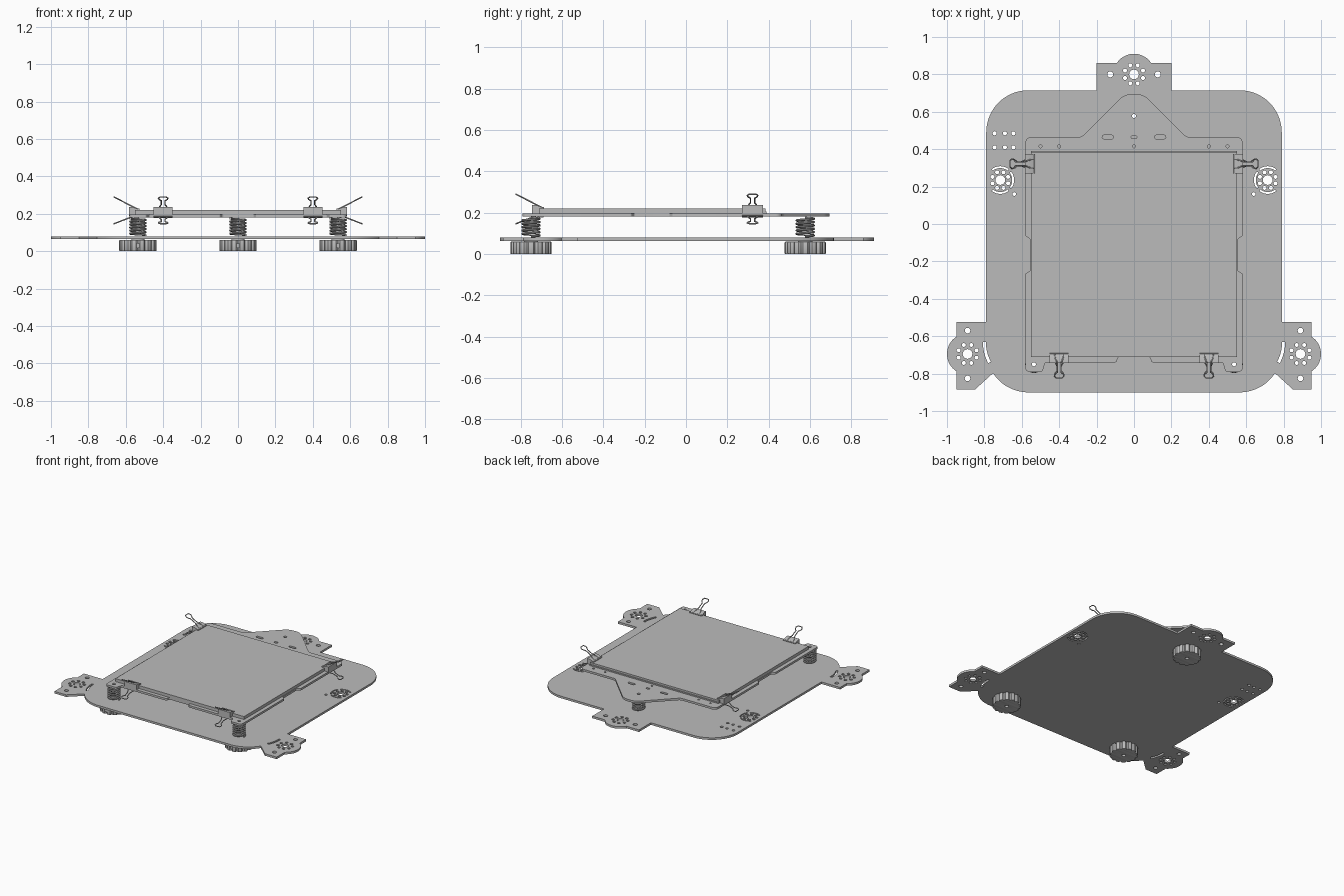
import bpy, bmesh
from math import sin, cos, pi, radians
from mathutils import Vector

cube = bpy.data.objects.get("Cube")
if cube:
    bpy.data.objects.remove(cube, do_unlink=True)

grey = bpy.data.materials.new("light grey")
grey.use_nodes = True
grey.diffuse_color = (0.5, 0.5, 0.5, 1)
grey.node_tree.nodes["Principled BSDF"].inputs["Base Color"].default_value = grey.diffuse_color


def arc(cx, cy, r, a0, a1, n=16):
    return [(cx + r * cos(radians(a0 + (a1 - a0) * i / n)),
             cy + r * sin(radians(a0 + (a1 - a0) * i / n))) for i in range(n + 1)]


def circle(cx, cy, r, n=16):
    return arc(cx, cy, r, 0, 360, n)[:-1]


def arc_slot(cx, cy, r, w, a0, a1):
    return arc(cx, cy, r + w, a0, a1, 10) + arc(cx, cy, r - w, a1, a0, 10)


def slot(cx, cy, length, r):
    h = length / 2 - r
    return arc(cx + h, cy, r, -90, 90, 8) + arc(cx - h, cy, r, 90, 270, 8)


def mirrored(half):
    return half + [(-p[0], *p[1:]) for p in reversed(half)]


def fillet(corners, n=8):
    """Round each corner given as (x, y, radius)."""
    out = []
    for i, (x, y, r) in enumerate(corners):
        p = Vector((x, y))
        if not r:
            out.append((x, y))
            continue
        a = (Vector(corners[i - 1][:2]) - p).normalized()
        b = (Vector(corners[(i + 1) % len(corners)][:2]) - p).normalized()
        half = a.angle(b) / 2
        d = r * cos(half) / sin(half)
        s, e = p + a * d, p + b * d
        c = p + (a + b).normalized() * (r / sin(half))
        for k in range(n + 1):
            m = s.lerp(e, k / n) - c
            out.append(tuple(c + m.normalized() * r))
    return out


def finish(obj):
    """Turn a curve into a clean, shaded mesh."""
    bpy.ops.object.select_all(action="DESELECT")
    obj.select_set(True)
    bpy.context.view_layer.objects.active = obj
    bpy.ops.object.convert(target="MESH")
    bm = bmesh.new()
    bm.from_mesh(obj.data)
    bmesh.ops.remove_doubles(bm, verts=bm.verts, dist=1e-5)
    bmesh.ops.recalc_face_normals(bm, faces=bm.faces)
    bm.to_mesh(obj.data)
    bm.free()
    bpy.ops.object.shade_smooth_by_angle(angle=radians(30))
    obj.data.materials.clear()
    obj.data.materials.append(grey)
    return obj


def add_curve(name, loops, dims, cyclic=True):
    cu = bpy.data.curves.new(name, "CURVE")
    cu.dimensions = dims
    for pts in loops:
        sp = cu.splines.new("POLY")
        sp.points.add(len(pts) - 1)
        for q, p in zip(sp.points, pts):
            q.co = (*p, 1) if len(p) == 3 else (*p, 0, 1)
        sp.use_cyclic_u = cyclic
    obj = bpy.data.objects.new(name, cu)
    bpy.context.collection.objects.link(obj)
    return obj


def plate(name, outline, holes, z0, z1, bevel=0):
    obj = add_curve(name, [outline] + holes, "2D")
    obj.data.fill_mode = "BOTH"
    obj.data.extrude = (z1 - z0) / 2 - bevel
    obj.data.bevel_depth = bevel
    obj.data.bevel_resolution = 1
    obj.data.offset = -bevel
    obj.location.z = (z0 + z1) / 2
    return finish(obj)


def wire(name, pts, r, cyclic=False):
    obj = add_curve(name, [pts], "3D", cyclic)
    obj.data.bevel_depth = r
    obj.data.bevel_resolution = 2
    obj.data.use_fill_caps = True
    return finish(obj)


def hole_ring(cx, cy, r):
    ring = [circle(x, y, 0.011, 10) for x, y in arc(cx, cy, r, 22.5, 337.5, 7)]
    return ring + [circle(cx, cy, 0.026)]


posts = [(0, 0.577), (-0.535, -0.75), (0.535, -0.75)]

# Base plate with three mounting lugs
half = (arc(0.565, -0.675, 0.225, -90, -33) + [(0.85, -0.885), (0.95, -0.885)]
        + arc(0.89, -0.695, 0.11, -57, 57) + [(0.95, -0.525), (0.79, -0.525)]
        + arc(0.565, 0.49, 0.225, 0, 90) + [(0.2, 0.715), (0.2, 0.86)]
        + arc(0, 0.8, 0.11, 33, 85))
holes = hole_ring(0, 0.8, 0.052) + [circle(*p, 0.011) for p in posts]
for s in (-1, 1):
    holes += hole_ring(s * 0.89, -0.695, 0.052) + hole_ring(s * 0.715, 0.235, 0.045)
    holes += [circle(s * 0.89, y, 0.015) for y in (-0.57, -0.825)]
    holes += [circle(s * 0.127, 0.8, 0.016), circle(s * 0.64, 0.16, 0.01)]
    holes += [arc_slot(s * 0.715, 0.235, 0.069, 0.005, a - 38, a + 38)
              for a in (90, 270, 90 + s * 90)]
    corner_slot = arc_slot(0.565, -0.63, 0.235, 0.008, -28, 0)
    holes.append([(s * x, y) for x, y in corner_slot])
holes += [circle(x, y, 0.011) for x in (-0.745, -0.69, -0.645) for y in (0.41, 0.485)]
plate("base_plate", mirrored(half), holes, 0.064, 0.08)

# Bed carrier with rounded tongue and edge notches
half = [(0.085, -0.71, 0.015), (0.095, -0.74, 0.01), (0.475, -0.74, 0.01),
        (0.49, -0.79, 0.01), (0.58, -0.79, 0.02), (0.58, -0.265, 0.01),
        (0.555, -0.25, 0.01), (0.555, -0.08, 0.01), (0.58, -0.065, 0.01),
        (0.58, 0.465, 0.03), (0.28, 0.465, 0.04), (0.05, 0.695, 0.1)]
holes = [circle(*p, 0.011) for p in posts] + [slot(0, 0.465, 0.03, 0.009), circle(0, 0.415, 0.008)]
for s in (-1, 1):
    holes += [slot(s * 0.14, 0.465, 0.06, 0.01)]
    holes += [circle(s * x, 0.415, 0.008) for x in (0.4, 0.5)]
plate("bed_carrier", fillet(mirrored(half)), holes, 0.181, 0.197)

# Heater and glass sheets
for name, back, z0, z1 in (("heater_sheet", 0.39, 0.197, 0.206), ("glass_sheet", 0.385, 0.206, 0.22)):
    plate(name, mirrored([(0.55, -0.712), (0.55, back)]), [], z0, z1)

# Levelling springs and scalloped knobs
turns, steps = 5.5, 20
for side, (x, y) in zip(("back", "right", "left"), posts):
    n = int(turns * steps)
    coil = [(x + 0.041 * cos(2 * pi * i / steps), y + 0.041 * sin(2 * pi * i / steps),
             0.086 + 0.089 * i / n) for i in range(n + 1)]
    wire(side + "_spring", coil, 0.006)
    rim = []
    for i in range(168):
        a = 2 * pi * i / 168
        r = 0.1 - 0.011 * max(0, cos(14 * a)) ** 2
        rim.append((x + r * sin(a), y + r * cos(a)))
    plate(side + "_knob", rim, [circle(x, y, 0.013)], 0, 0.06, 0.004)
    plate(side + "_knob_collar", circle(x, y, 0.035, 24), [circle(x, y, 0.011)], 0.058, 0.066)
    wire(side + "_set_screw", [(x, y - 0.07, 0.03), (x, y - 0.097, 0.03)], 0.013)

# Binder clips: wedge body and two wire handles, built outward along +x
body = [(-0.02, 0.224), (0.015, 0.237), (0.034, 0.237), (0.034, 0.188), (0, 0.178), (-0.02, 0.178)]
loop = [(0, 0.024), (0.15, 0.022), (0.38, 0.01), (0.7, 0.01), (0.8, 0.022), (0.9, 0.026), (1, 0.016)]
clips = [("left_clip", 0.55, 0.322, 0), ("right_clip", -0.55, 0.322, pi),
         ("front_left_clip", 0.4, -0.71, -pi / 2), ("front_right_clip", -0.4, -0.71, -pi / 2)]
for name, x, y, turn in clips:
    shell = plate(name + "_body", body, [], -0.051, 0.051)
    shell.rotation_euler = (pi / 2, 0, turn)
    shell.location = (x, y, 0)
    for part, a, b in (("upper", (-0.015, 0.224), (0.113, 0.29)),
                       ("lower", (0.015, 0.185), (0.113, 0.147))):
        side = [(a[0] + (b[0] - a[0]) * u, w, a[1] + (b[1] - a[1]) * u) for u, w in loop]
        pts = side + [(p, -w, q) for p, w, q in reversed(side)]
        handle = wire(name + "_" + part + "_handle", pts, 0.0035)
        handle.rotation_euler.z = turn
        handle.location = (x, y, 0)
    # Rolled lip at the tip of the jaw
    lip = wire(name + "_lip", [(-0.019, -0.051, 0.224), (-0.019, 0.051, 0.224)], 0.005)
    lip.rotation_euler.z = turn
    lip.location = (x, y, 0)
